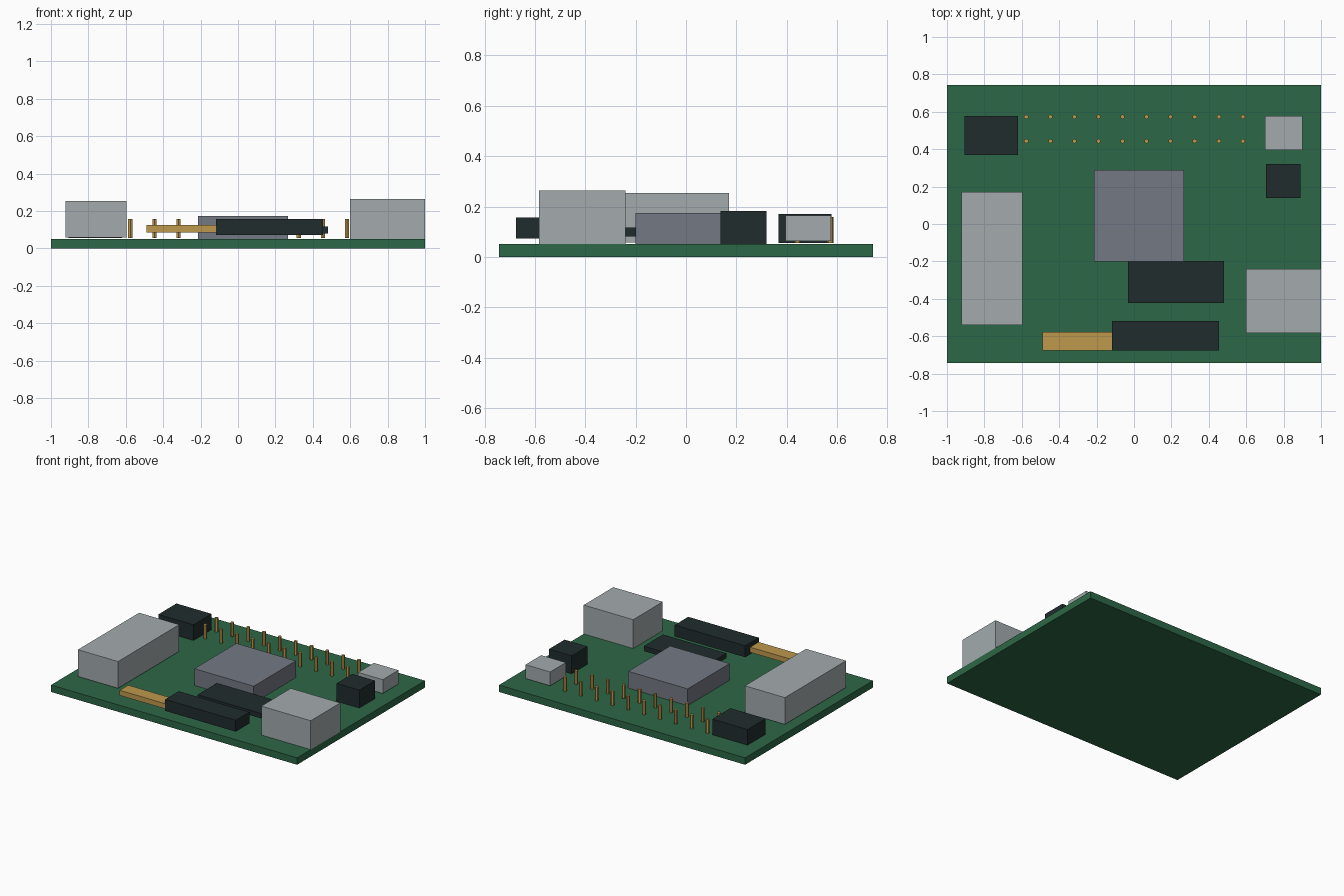
import bpy

if "Cube" in bpy.data.objects:
    bpy.data.objects.remove(bpy.data.objects["Cube"])


def material(name, rgb):
    # sRGB bytes to linear
    lin = [((c / 255 + 0.055) / 1.055) ** 2.4 for c in rgb]
    m = bpy.data.materials.new(name)
    m.diffuse_color = (*lin, 1)
    m.use_nodes = True
    m.node_tree.nodes["Principled BSDF"].inputs["Base Color"].default_value = m.diffuse_color
    return m


green = material("board_green", (44, 103, 70))
metal = material("light_metal", (163, 171, 174))
grey = material("chip_grey", (116, 121, 131))
black = material("black_plastic", (33, 44, 45))
gold = material("gold", (190, 152, 77))


def box(name, mat, x, y, z):
    """Box spanning the (low, high) ranges x, y and z."""
    bpy.ops.mesh.primitive_cube_add(size=1, location=[sum(r) / 2 for r in (x, y, z)])
    ob = bpy.context.object
    ob.name = name
    ob.scale = [r[1] - r[0] for r in (x, y, z)]
    bpy.ops.object.transform_apply(location=False, rotation=False, scale=True)
    ob.data.materials.append(mat)
    return ob


# Circuit board
box("circuit_board", green, (-1, 1), (-0.742, 0.742), (0, 0.051))

# Metal ports
box("long_port", metal, (-0.923, -0.597), (-0.54, 0.17), (0.057, 0.254))
box("square_port", metal, (0.598, 1.0), (-0.584, -0.241), (0.051, 0.263))
box("small_port", metal, (0.70, 0.90), (0.395, 0.577), (0.062, 0.164))

# Chips and plastic sockets
box("main_chip", grey, (-0.215, 0.268), (-0.2, 0.288), (0.051, 0.174))
box("flat_chip", black, (-0.033, 0.482), (-0.422, -0.198), (0.08, 0.116))
box("corner_socket", black, (-0.905, -0.619), (0.368, 0.578), (0.056, 0.171))
box("audio_socket", black, (0.705, 0.89), (0.138, 0.32), (0.051, 0.183))

# Card slot with gold contact strip
box("card_slot", black, (-0.118, 0.455), (-0.676, -0.519), (0.072, 0.156))
box("contact_strip", gold, (-0.488, -0.118), (-0.676, -0.577), (0.086, 0.124))

# Two rows of header pins
for row, y in enumerate((0.443, 0.573)):
    for i in range(10):
        bpy.ops.mesh.primitive_cylinder_add(
            vertices=6, radius=0.0125, depth=0.102,
            location=(-0.576 + i * 0.1287, y, 0.107))
        pin = bpy.context.object
        pin.name = f"header_pin_{row}_{i}"
        pin.data.materials.append(gold)
